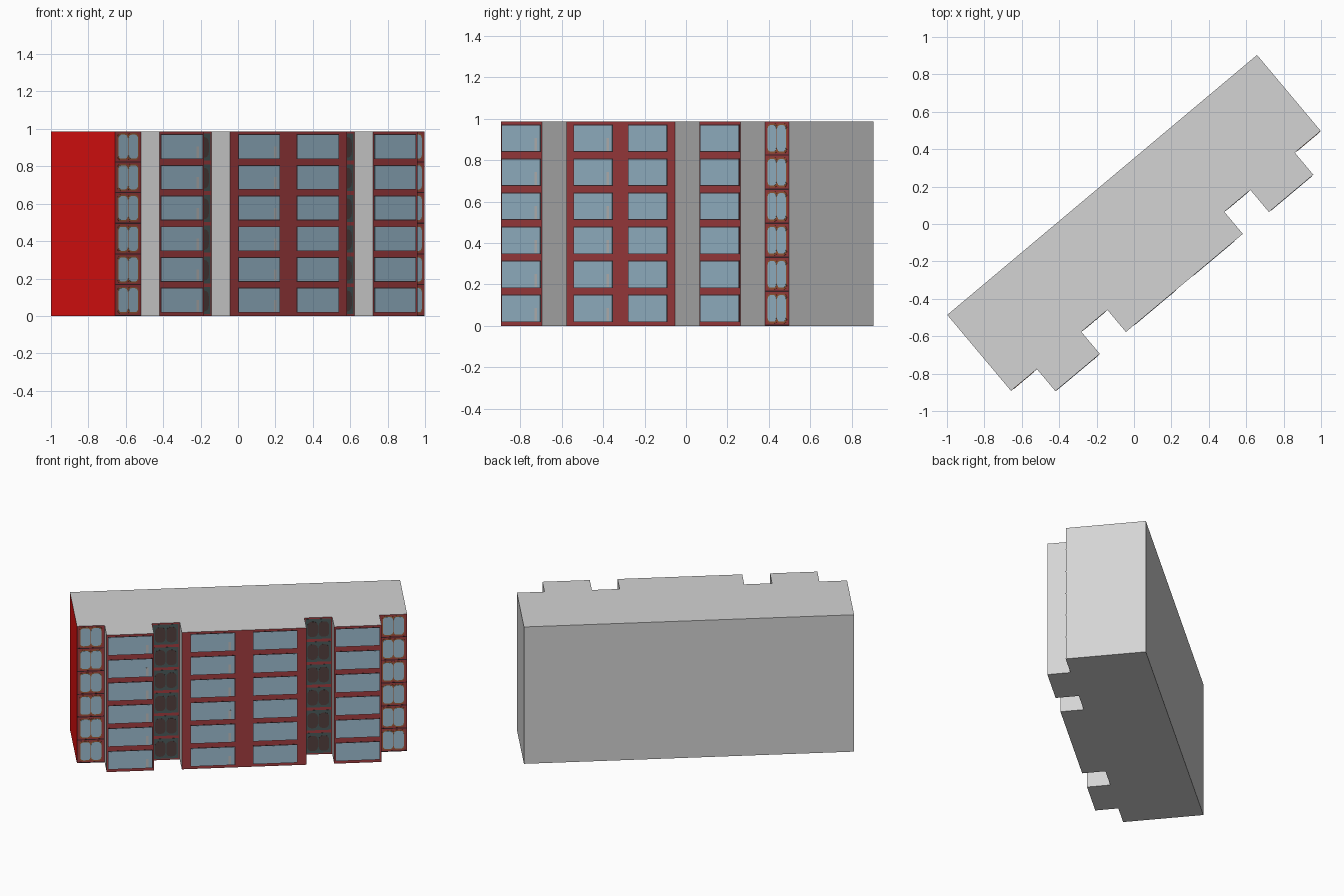
import bpy, bmesh, math
from mathutils import Matrix

if "Cube" in bpy.data.objects:
    bpy.data.objects.remove(bpy.data.objects["Cube"])

# Building frame: x runs along the facade, -y is outward, rotated 40 degrees
FRAME = Matrix.Translation((-0.9985, -0.486, 0)) @ Matrix.Rotation(math.radians(40), 4, 'Z')
LENGTH, HEIGHT, FLOORS = 2.162, 0.985, 6
PITCH = HEIGHT / FLOORS
RECESS, BAY = 0.530, 0.684            # facade depths measured from the back wall
STEPS = [0, .181, .491, .673, 1.489, 1.671, 1.981, LENGTH]


def material(name, rgb):
    lin = [(c / 255 / 12.92) if c < 11 else ((c / 255 + .055) / 1.055) ** 2.4 for c in rgb]
    m = bpy.data.materials.new(name)
    m.diffuse_color = (*lin, 1)
    m.use_nodes = True
    m.node_tree.nodes["Principled BSDF"].inputs["Base Color"].default_value = m.diffuse_color
    return m


GREY = material("concrete grey", (212, 212, 212))
RED = material("end wall red", (226, 16, 16))
BRICK = material("brick red", (163, 61, 64))
GLASS = material("window blue", (157, 190, 209))
DARK = material("frame dark", (62, 40, 44))
BROWN = material("frame brown", (160, 92, 56))
SLATE = material("panel slate", (74, 90, 90))
SHADE = material("shaded glass", (82, 64, 62))
PALE = material("curtain pale", (190, 190, 190))


def finish(name, bm, mats):
    bmesh.ops.recalc_face_normals(bm, faces=bm.faces)
    me = bpy.data.meshes.new(name)
    bm.to_mesh(me)
    bm.free()
    for m in mats:
        me.materials.append(m)
    ob = bpy.data.objects.new(name, me)
    ob.matrix_world = FRAME
    bpy.context.collection.objects.link(ob)
    return ob


def rounded(x0, x1, z0, z1, r):
    """Outline of a rectangle, with rounded corners when r > 0."""
    if r == 0:
        return [(x0, z0), (x1, z0), (x1, z1), (x0, z1)]
    pts = []
    for k, (cx, cz) in enumerate([(x1 - r, z1 - r), (x0 + r, z1 - r), (x0 + r, z0 + r), (x1 - r, z0 + r)]):
        for s in range(4):
            a = math.radians(90 * k + 30 * s)
            pts.append((cx + r * math.cos(a), cz + r * math.sin(a)))
    return pts


def plates(name, mat, depth, thick, rects, r=0):
    """Thin plates on the wall at the given depth, repeated on each floor."""
    bm = bmesh.new()
    for floor in range(FLOORS):
        for x0, x1, z0, z1 in rects:
            outline = rounded(x0, x1, z0 + floor * PITCH, z1 + floor * PITCH, r)
            back = [bm.verts.new((x, -depth + .0005, z)) for x, z in outline]
            front = [bm.verts.new((x, -depth - thick, z)) for x, z in outline]
            bm.faces.new(front)
            n = len(outline)
            for i in range(n):
                bm.faces.new((back[i], back[(i + 1) % n], front[(i + 1) % n], front[i]))
    return finish(name, bm, [mat])


# Main block: stepped footprint pulled up, coloured by wall direction
outline = [(0, 0)]
for i in range(7):
    d = BAY if i % 2 else RECESS
    outline += [(STEPS[i], -d), (STEPS[i + 1], -d)]
outline.append((LENGTH, 0))
bm = bmesh.new()
base = bm.faces.new([bm.verts.new((x, y, 0)) for x, y in outline])
top = bmesh.ops.extrude_face_region(bm, geom=[base])
bmesh.ops.translate(bm, vec=(0, 0, HEIGHT), verts=[v for v in top["geom"] if isinstance(v, bmesh.types.BMVert)])
bmesh.ops.recalc_face_normals(bm, faces=bm.faces)
for f in bm.faces:
    if f.normal.y < -.9:
        f.material_index = 1                       # street facade
    elif f.normal.x < -.9 and f.calc_center_median().x < .01:
        f.material_index = 2                       # left end wall
finish("building_block", bm, [GREY, BRICK, RED])

# Wide windows on the projecting bays
W = .285
starts = [.194, .734, 1.143, 1.683]
plates("window_frames", DARK, BAY, .001, [(s - .005, s + W + .004, .018, .151) for s in starts])
plates("window_panes", GLASS, BAY, .002, [(s, s + W, .022, .146) for s in starts])
plates("window_curtains", PALE, BAY, .003, [(s + .245, s + .262, .024, .085) for s in starts[:2]])

# Paired arched windows on the end recesses
ends = [STEPS[0], STEPS[6]]
halves = [(e + o, e + o + .066) for e in ends for o in (.022, .093)]
plates("end_floor_lines", DARK, RECESS, .001, [(e + .003, e + .178, 0, .006) for e in ends])
plates("end_window_frames", BROWN, RECESS, .0015, [(a - .006, b + .006, .012, .156) for a, b in halves], .022)
plates("end_window_panes", GLASS, RECESS, .0025, [(a, b, .020, .148) for a, b in halves], .020)

# Dark paired windows on the inner recesses
inner = [STEPS[2], STEPS[4]]
halves = [(e + o, e + o + .068) for e in inner for o in (.020, .094)]
plates("inner_panels", SLATE, RECESS, .001, [(e + .008, e + .174, .010, .154) for e in inner])
plates("inner_window_panes", SHADE, RECESS, .002, [(a, b, .025, .135) for a, b in halves], .028)
